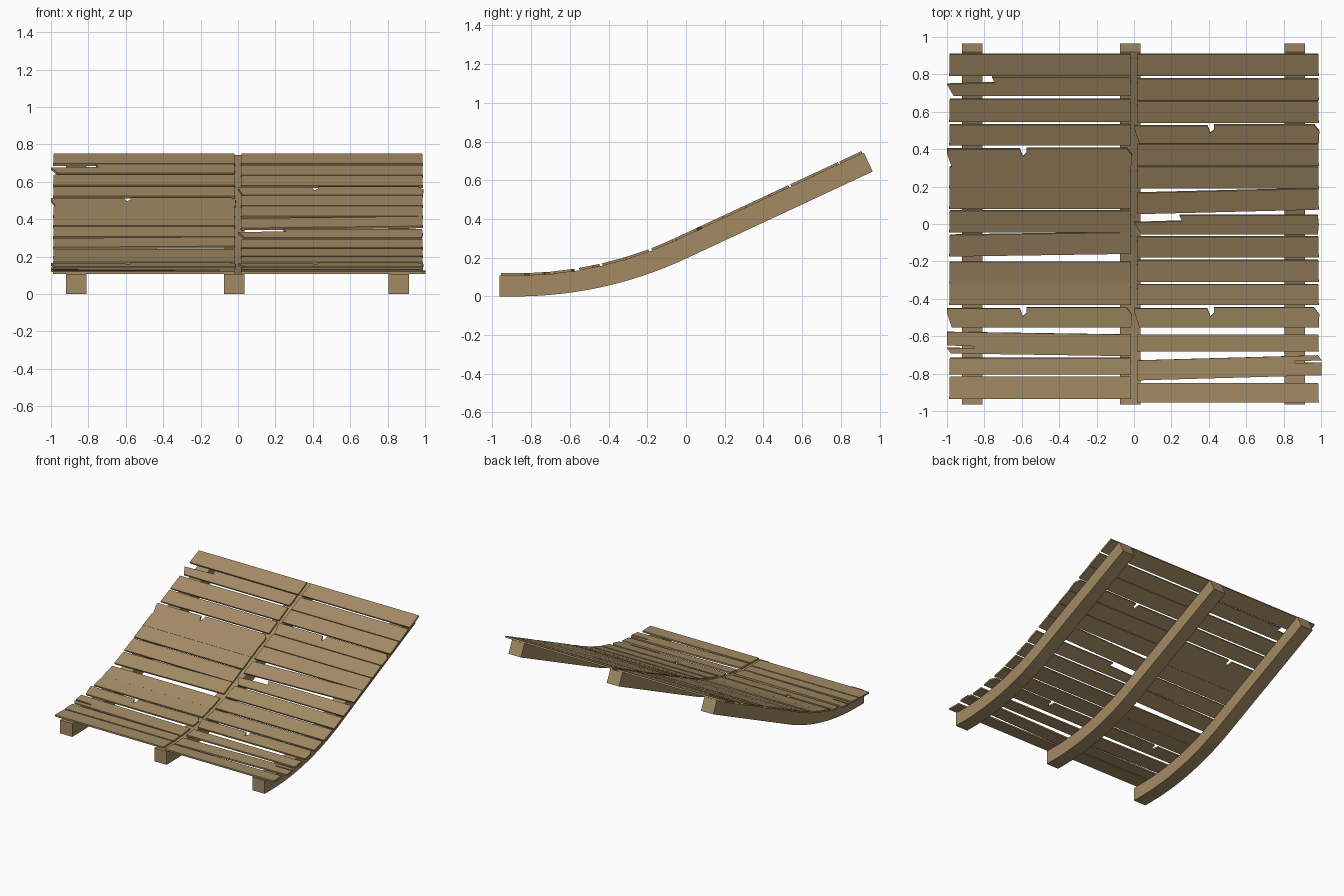
import bpy, bmesh
from math import sin, cos, tan, asin, radians
from mathutils import Vector

cube = bpy.data.objects.get("Cube")
if cube:
    bpy.data.objects.remove(cube, do_unlink=True)

wood = bpy.data.materials.new("weathered_wood")
wood.use_nodes = True
WOOD = (0.37, 0.26, 0.13, 1)
wood.diffuse_color = WOOD
wood.node_tree.nodes["Principled BSDF"].inputs["Base Color"].default_value = WOOD

# Ramp curve: short flat, arc, then a straight slope
START, END = -0.965, 0.965
ARC_Y, RADIUS, SLOPE = -0.88, 2.08, radians(25)
BEAM_H, PLANK_H = 0.107, 0.013


def surface(y, h):
    """Height and angle at y on the curve raised by h along its normal."""
    r = RADIUS - h
    if y <= ARC_Y:
        return h, 0.0
    y_end = ARC_Y + r * sin(SLOPE)
    if y < y_end:
        a = asin((y - ARC_Y) / r)
        return RADIUS - r * cos(a), a
    return RADIUS - r * cos(SLOPE) + (y - y_end) * tan(SLOPE), SLOPE


def slab(name, points, offset):
    """Solid made by sweeping a flat outline along offset."""
    bm = bmesh.new()
    face = bm.faces.new([bm.verts.new(p) for p in points])
    ext = bmesh.ops.extrude_face_region(bm, geom=[face])
    moved = [g for g in ext["geom"] if isinstance(g, bmesh.types.BMVert)]
    bmesh.ops.translate(bm, verts=moved, vec=offset)
    bmesh.ops.recalc_face_normals(bm, faces=bm.faces)
    mesh = bpy.data.meshes.new(name)
    bm.to_mesh(mesh)
    bm.free()
    mesh.materials.append(wood)
    obj = bpy.data.objects.new(name, mesh)
    bpy.context.collection.objects.link(obj)
    return obj


# Curved support beams
STEPS = 16
ys = [START] + [ARC_Y + RADIUS * sin(SLOPE * i / STEPS) for i in range(STEPS + 1)] + [END]
lower, upper = [], []
for y in ys:
    z, a = surface(y, 0)
    lower.append((y, z))
    upper.append((y - BEAM_H * sin(a), z + BEAM_H * cos(a)))
for name, x in (("right_beam", -0.92), ("middle_beam", -0.075), ("left_beam", 0.805)):
    slab(name, [(x, y, z) for y, z in lower + upper[::-1]], Vector((0.11, 0, 0)))

# Plank outlines: u along the plank, v across it
SHAPES = {
    "whole": [(0.012, 0), (0.985, 0), (0.982, 1), (0.015, 1)],
    "notched": [(0.025, 0), (0.985, 0), (0.988, 0.65), (0.96, 1), (0.425, 1),
                (0.425, 0.72), (0.405, 0.55), (0.39, 0.95), (0, 0.95), (0, 0.75)],
    "broken": [(0.035, 0), (0.98, 0), (0.985, 0.5), (0.98, 1), (0.24, 1),
               (0.255, 0.7), (0.0, 0.62)],
    "split": [(0.02, 0), (0.985, 0), (0.985, 1), (0, 1), (0, 0.37), (0.145, 0.35),
              (0.145, 0.26), (0, 0.26)],
}


def plank(name, x0, low, high, kind="whole", tilt=0.0, turned=False):
    """Flat plank on the beams; tilt is the rise in y over its length."""
    mid = (low + high) / 2
    z, a = surface(mid, BEAM_H)
    points = []
    for u, v in SHAPES[kind]:
        if turned:
            u, v = 1 - u, 1 - v
        y = low + (high - low) * v + tilt * (u - 0.5)
        points.append((x0 + u, y, z + (y - mid) * tan(a)))
    slab(name, points, Vector((0, -sin(a), cos(a))) * PLANK_H)


# Planks listed from the low end to the high end
RIGHT = [(-0.935, -0.815), (-0.805, -0.715), (-0.698, -0.583, "split", -0.015),
         (-0.55, -0.445, "notched"), (-0.43, -0.316), (-0.315, -0.2),
         (-0.162, -0.048, "whole", 0.015), (-0.04, 0.075), (0.085, 0.197),
         (0.198, 0.31), (0.31, 0.41, "notched"), (0.425, 0.535), (0.55, 0.67),
         (0.69, 0.79, "broken"), (0.797, 0.912)]
LEFT = [(-0.955, -0.85), (-0.822, -0.715, "split", 0.028, True), (-0.68, -0.59),
        (-0.55, -0.445, "notched"), (-0.43, -0.32), (-0.305, -0.19),
        (-0.175, -0.065), (-0.05, 0.05, "broken"), (0.07, 0.182, "whole", 0.025),
        (0.195, 0.31), (0.315, 0.43), (0.435, 0.535, "notched"),
        (0.545, 0.66), (0.665, 0.78), (0.797, 0.912)]
for side, x0, rows in (("right", -1.0, RIGHT), ("left", 0.003, LEFT)):
    for i, row in enumerate(rows, 1):
        plank(f"{side}_plank_{i}", x0, *row)

# Soften the curve of the beams, keep the corners crisp
bpy.ops.object.select_all(action="DESELECT")
for obj in bpy.context.collection.objects:
    if obj.name.endswith("_beam"):
        obj.select_set(True)
        bpy.context.view_layer.objects.active = obj
bpy.ops.object.shade_smooth_by_angle(angle=radians(30))
